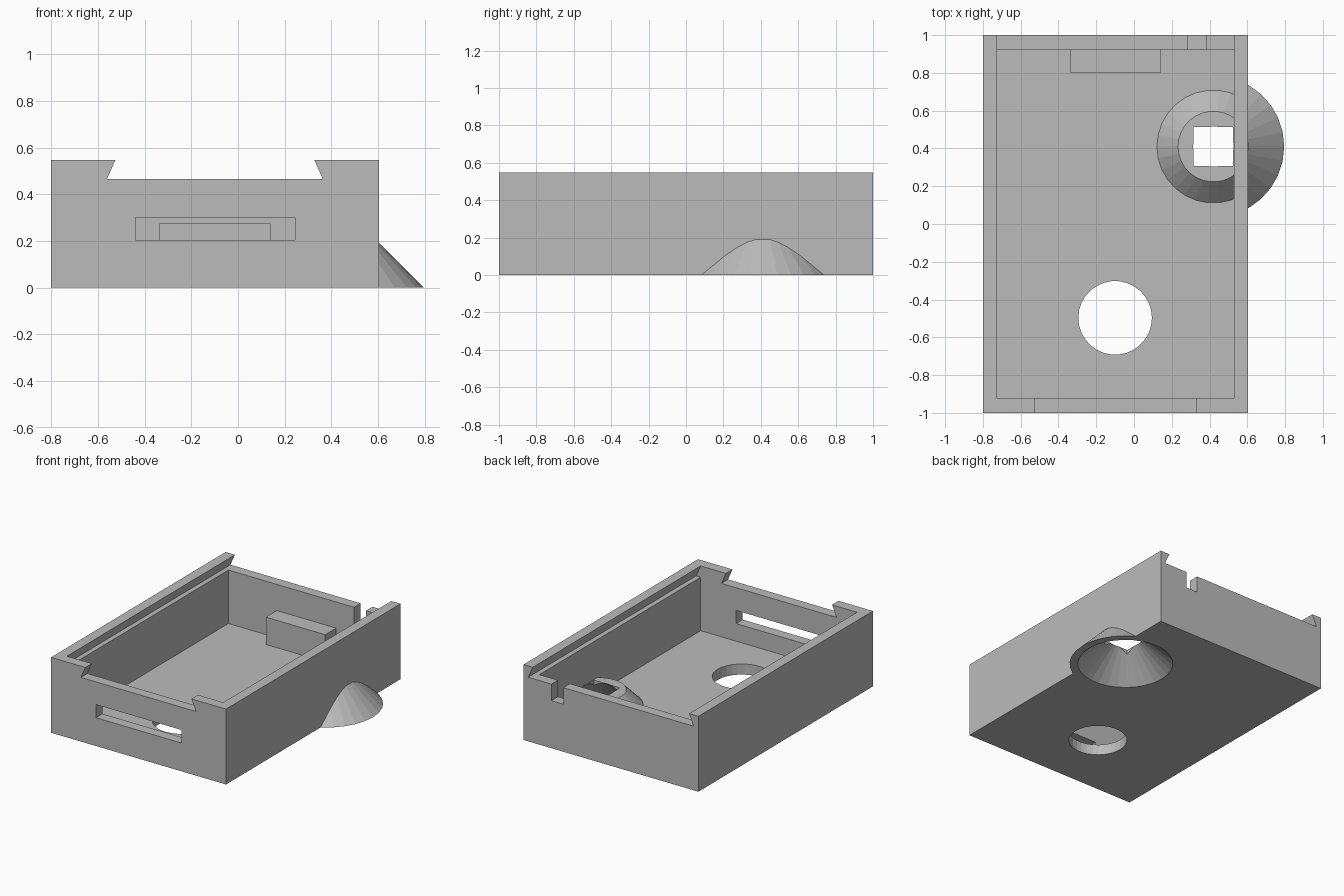
import bpy
import bmesh
import math

cube = bpy.data.objects.get("Cube")
if cube:
    bpy.data.objects.remove(cube, do_unlink=True)

grey = bpy.data.materials.new("plain grey")
grey.use_nodes = True
COLOUR = (0.5, 0.5, 0.5, 1)
grey.diffuse_color = COLOUR
grey.node_tree.nodes["Principled BSDF"].inputs["Base Color"].default_value = COLOUR


def prism(name, bottom, top):
    """Closed solid between two matching loops of points."""
    bm = bmesh.new()
    low = [bm.verts.new(p) for p in bottom]
    high = [bm.verts.new(p) for p in top]
    bm.faces.new(low)
    bm.faces.new(high)
    for i in range(len(low)):
        j = (i + 1) % len(low)
        bm.faces.new((low[i], low[j], high[j], high[i]))
    bmesh.ops.recalc_face_normals(bm, faces=bm.faces)
    mesh = bpy.data.meshes.new(name)
    bm.to_mesh(mesh)
    bm.free()
    mesh.materials.append(grey)
    ob = bpy.data.objects.new(name, mesh)
    bpy.context.collection.objects.link(ob)
    return ob


def box(name, x, y, z):
    loop = [(x[0], y[0]), (x[1], y[0]), (x[1], y[1]), (x[0], y[1])]
    return prism(name, [(*p, z[0]) for p in loop], [(*p, z[1]) for p in loop])


def cone(name, centre, r, z, sides=30):
    def ring(radius, height):
        turns = [math.tau * i / sides for i in range(sides)]
        return [(centre[0] + radius * math.cos(a),
                 centre[1] + radius * math.sin(a), height) for a in turns]
    return prism(name, ring(r[0], z[0]), ring(r[1], z[1]))


def dovetail(name, x, y):
    """Slot that narrows upward; x is its opening at the rim."""
    slope = UNDERCUT / (HEIGHT - LEDGE)
    over = 0.05
    profile = [(x[0] - UNDERCUT, LEDGE), (x[1] + UNDERCUT, LEDGE),
               (x[1] - over * slope, HEIGHT + over),
               (x[0] + over * slope, HEIGHT + over)]
    return prism(name, [(a, y[0], b) for a, b in profile],
                 [(a, y[1], b) for a, b in profile])


def combine(target, other, operation):
    mod = target.modifiers.new(operation, 'BOOLEAN')
    mod.operation = operation
    mod.solver = 'EXACT'
    mod.object = other
    bpy.context.view_layer.update()
    graph = bpy.context.evaluated_depsgraph_get()
    result = bpy.data.meshes.new_from_object(target.evaluated_get(graph))
    target.modifiers.clear()
    target.data = result
    bpy.data.objects.remove(other, do_unlink=True)


HEIGHT, LEDGE, UNDERCUT, FLOOR = 0.547, 0.465, 0.036, 0.077
INNER_X, INNER_Y = (-0.725, 0.53), (-0.925, 0.925)
SPOUT, SPOUT_TOP = (0.42, 0.41), 0.19

# Tray with its cavity and the sliding lid track
tray = box("tray", (-0.8, 0.604), (-1, 1), (0, HEIGHT))
for cutter in (
    box("cavity", INNER_X, INNER_Y, (FLOOR, 0.5)),
    dovetail("lid_track", INNER_X, (INNER_Y[0], 1.1)),
    dovetail("front_lid_notch", (-0.525, 0.327), (-1.1, -0.9)),
    box("front_slot", (-0.44, 0.245), (-1.1, -0.8), (0.205, 0.3)),
    box("back_notch", (0.285, 0.38), (0.85, 1.1), (0.345, 0.52)),
    cone("floor_hole", (-0.1, -0.497), (0.195, 0.195), (-0.1, 0.2)),
):
    combine(tray, cutter, 'DIFFERENCE')

# Block against the back wall and the conical housing
combine(tray, box("back_block", (-0.337, 0.14), (0.8, 0.95), (0.04, 0.275)), 'UNION')
combine(tray, cone("cone_housing", SPOUT, (0.375, 0.187), (0, SPOUT_TOP)), 'UNION')

# Hollow of the cone with its square opening
combine(tray, cone("cone_hollow", SPOUT, (0.342, 0.085), (-0.02, 0.21)), 'DIFFERENCE')
half = 0.104
combine(tray, box("square_opening", (SPOUT[0] - half, SPOUT[0] + half),
                  (SPOUT[1] - half, SPOUT[1] + half), (0.1, 0.25)), 'DIFFERENCE')
